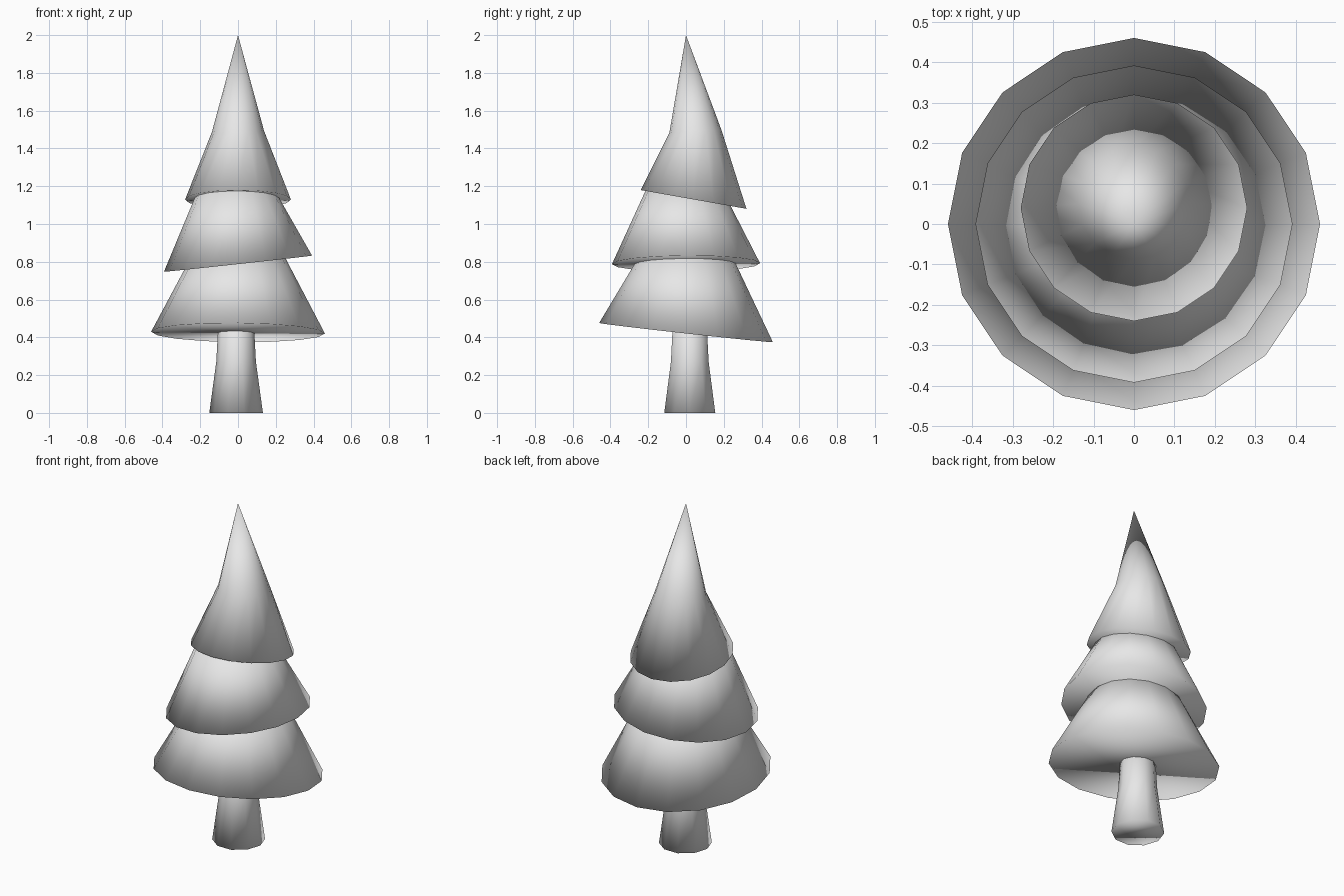
import bpy
import bmesh
from math import cos, sin, tau

cube = bpy.data.objects.get("Cube")
if cube:
    bpy.data.objects.remove(cube, do_unlink=True)

grey = bpy.data.materials.new("plain_grey")
grey.use_nodes = True
colour = (0.8, 0.8, 0.8, 1)
grey.diffuse_color = colour
grey.node_tree.nodes["Principled BSDF"].inputs["Base Color"].default_value = colour


def lofted(name, sides, rings, tip=None):
    """Loft rings of (x, y, z, radius, x slope, y slope), with an optional pointed tip."""
    bm = bmesh.new()
    loops = []
    for cx, cy, cz, r, sx, sy in rings:
        loop = []
        for i in range(sides):
            dx, dy = r * cos(tau * i / sides), r * sin(tau * i / sides)
            loop.append(bm.verts.new((cx + dx, cy + dy, cz + sx * dx + sy * dy)))
        loops.append(loop)

    # Side walls
    for low, high in zip(loops, loops[1:]):
        for i in range(sides):
            j = (i + 1) % sides
            bm.faces.new((low[i], low[j], high[j], high[i]))

    # Underside, then the tip or a flat top
    bm.faces.new(loops[0][::-1])
    if tip:
        apex = bm.verts.new(tip)
        for i in range(sides):
            bm.faces.new((loops[-1][i], loops[-1][(i + 1) % sides], apex))
    else:
        bm.faces.new(loops[-1])

    for face in bm.faces:
        face.smooth = True
    mesh = bpy.data.meshes.new(name)
    bm.to_mesh(mesh)
    bm.free()
    mesh.materials.append(grey)
    obj = bpy.data.objects.new(name, mesh)
    bpy.context.collection.objects.link(obj)
    return obj


# Flared trunk
lofted("trunk", 10, [
    (-0.01, 0.02, 0, 0.142, 0, 0),
    (-0.01, 0.02, 0.27, 0.105, 0, 0),
    (-0.01, 0.02, 0.55, 0.09, 0, 0),
])

# Tilted skirts of foliage, each tucked into the one above
lofted("lower_foliage", 16, [
    (0, 0, 0.425, 0.46, -0.01, -0.11),
    (0, 0, 0.85, 0.235, 0, 0),
])
lofted("middle_foliage", 16, [
    (0, 0, 0.79, 0.392, 0.109, 0.006),
    (-0.01, -0.01, 1.19, 0.198, 0, 0),
])

# Pointed crown
lofted("top_foliage", 16, [
    (0, 0.04, 1.13, 0.28, 0, -0.177),
    (0, 0.05, 1.49, 0.138, 0.02, 0.05),
], tip=(0, 0, 2))
